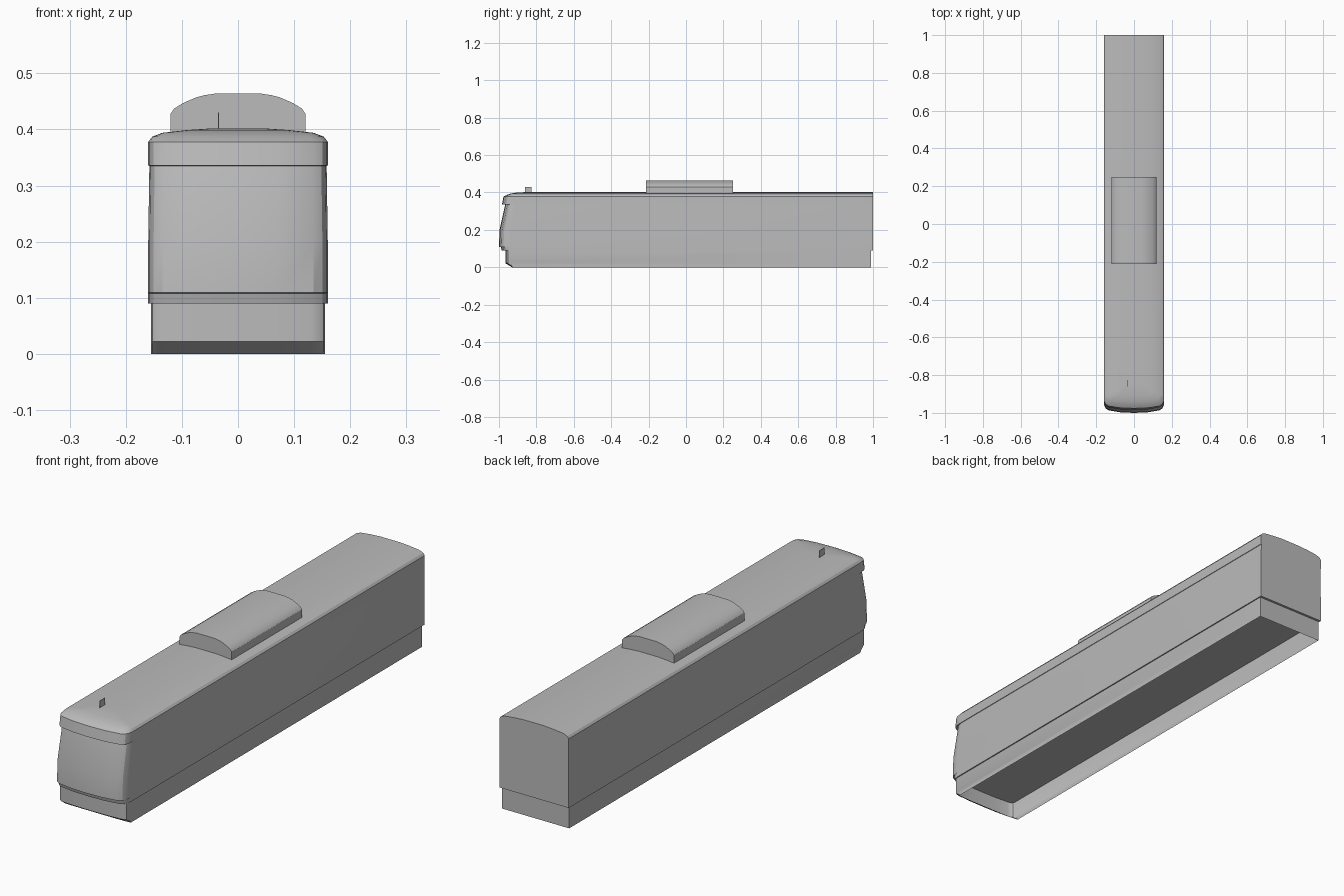
import bpy, bmesh, math

cube = bpy.data.objects.get("Cube")
if cube:
    bpy.data.objects.remove(cube)

grey = bpy.data.materials.new("plain grey")
grey.use_nodes = True
COLOUR = (0.5, 0.5, 0.5, 1)
grey.diffuse_color = COLOUR
grey.node_tree.nodes["Principled BSDF"].inputs["Base Color"].default_value = COLOUR


def finish(name, bm, smooth=25):
    mesh = bpy.data.meshes.new(name)
    bm.normal_update()
    bm.to_mesh(mesh)
    bm.free()
    mesh.materials.append(grey)
    obj = bpy.data.objects.new(name, mesh)
    bpy.context.collection.objects.link(obj)
    bpy.ops.object.select_all(action="DESELECT")
    obj.select_set(True)
    bpy.context.view_layer.objects.active = obj
    if smooth:
        bpy.ops.object.shade_smooth_by_angle(angle=math.radians(smooth))
    return obj


# Half of the bowed nose in plan: share of half width, share of nose depth
BOW = [(1, 1), (0.985, 0.66), (0.94, 0.4), (0.84, 0.22), (0.45, 0.05)]


def outline(bm, z, half, nose, corner, rear):
    """Plan outline at one height, with a flat rear and a bowed nose."""
    right = [(half * x, nose + (corner - nose) * d) for x, d in BOW]
    left = [(-x, y) for x, y in reversed(right)]
    points = [(half, rear)] + right + [(0, nose)] + left + [(-half, rear)]
    return [bm.verts.new((x, y, z)) for x, y in points]


def loft(name, levels, rear, cap_bottom, cap_top):
    """Shell through stacked outlines: height, half width, nose y, corner y."""
    bm = bmesh.new()
    rings = [outline(bm, *level, rear) for level in levels]
    count = len(rings[0])
    for low, high in zip(rings, rings[1:]):
        for i in range(count):
            j = (i + 1) % count
            bm.faces.new((low[j], low[i], high[i], high[j]))
    if cap_bottom:
        bm.faces.new(rings[0])
    if cap_top:
        bm.faces.new(reversed(rings[-1]))
    return finish(name, bm)


# Car body: bowed windscreen, overhanging visor and crowned roof
loft("car_body", [
    (0.09, 0.16, -0.985, -0.93),
    (0.108, 0.16, -0.99, -0.935),
    (0.109, 0.16, -1.0, -0.94),
    (0.2, 0.16, -0.997, -0.935),
    (0.335, 0.158, -0.967, -0.91),
    (0.336, 0.16, -0.984, -0.925),
    (0.378, 0.16, -0.976, -0.92),
    (0.387, 0.153, -0.96, -0.91),
    (0.394, 0.135, -0.94, -0.9),
    (0.399, 0.09, -0.91, -0.88),
    (0.402, 0.045, -0.86, -0.84),
], 1.0, True, True)

# Skirt: open underneath, with a chin tucked in at the front
loft("lower_skirt", [
    (0.0, 0.155, -0.93, -0.925),
    (0.012, 0.155, -0.95, -0.935),
    (0.022, 0.155, -0.966, -0.945),
    (0.09, 0.155, -0.966, -0.945),
], 0.99, False, False)

# Roof equipment pod: domed section run along the roof
half_pod = [(0.12, 0.385), (0.12, 0.428), (0.114, 0.437), (0.098, 0.447),
            (0.075, 0.457), (0.06, 0.461), (0.04, 0.464)]
section = half_pod + [(-x, z) for x, z in reversed(half_pod)]
bm = bmesh.new()
face = bm.faces.new([bm.verts.new((x, -0.213, z)) for x, z in section])
run = bmesh.ops.extrude_face_region(bm, geom=[face], use_keep_orig=True)
bmesh.ops.translate(bm, vec=(0, 0.463, 0),
                    verts=[v for v in run["geom"] if isinstance(v, bmesh.types.BMVert)])
bmesh.ops.recalc_face_normals(bm, faces=bm.faces)
finish("roof_pod", bm)

# Thin aerial fin near the nose
bm = bmesh.new()
bmesh.ops.create_cube(bm, size=1)
bmesh.ops.scale(bm, vec=(0.002, 0.036, 0.035), verts=bm.verts)
bmesh.ops.translate(bm, vec=(-0.035, -0.843, 0.413), verts=bm.verts)
finish("roof_aerial", bm, 0)
